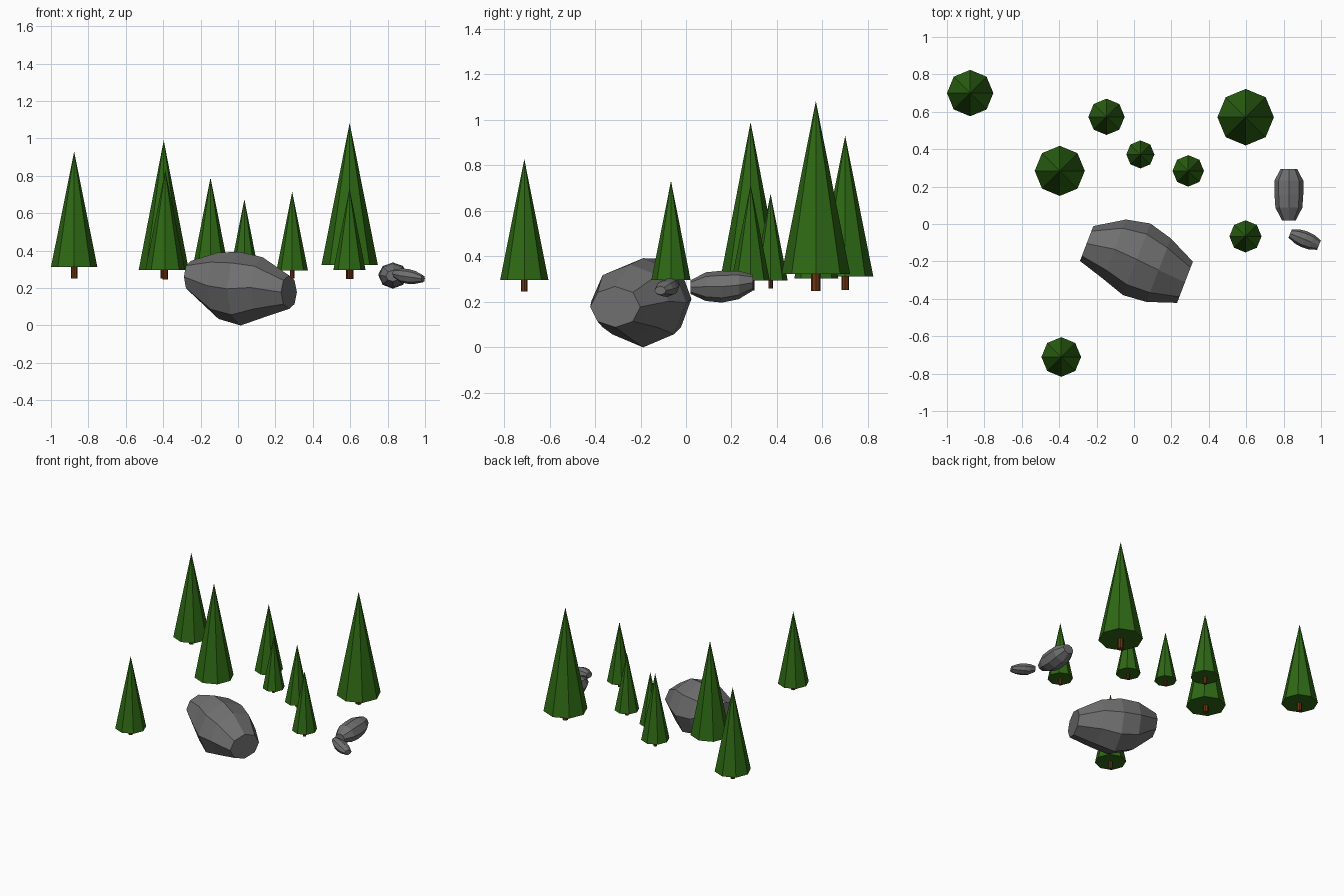
import bpy, bmesh
from math import sin, cos, pi, radians

if "Cube" in bpy.data.objects:
    bpy.data.objects.remove(bpy.data.objects["Cube"])


def material(name, rgb):
    m = bpy.data.materials.new(name)
    m.diffuse_color = (*rgb, 1)
    m.use_nodes = True
    m.node_tree.nodes["Principled BSDF"].inputs["Base Color"].default_value = m.diffuse_color
    return m


GREEN = material("foliage_green", (0.027, 0.14, 0.007))
BROWN = material("bark_brown", (0.16, 0.035, 0.007))
GREY = material("stone_grey", (0.16, 0.16, 0.16))


def loft(name, rings, mat):
    """Flat-faced closed skin through 8-sided rings of points."""
    bm = bmesh.new()
    loops = [[bm.verts.new(p) for p in ring] for ring in rings]
    for a, b in zip(loops, loops[1:]):
        for i in range(8):
            j = (i + 1) % 8
            bm.faces.new((a[i], a[j], b[j], b[i]))
    bm.faces.new(loops[0])
    bm.faces.new(loops[-1])
    bmesh.ops.recalc_face_normals(bm, faces=bm.faces)
    me = bpy.data.meshes.new(name)
    bm.to_mesh(me)
    bm.free()
    me.materials.append(mat)
    ob = bpy.data.objects.new(name, me)
    bpy.context.collection.objects.link(ob)
    return ob


def rock(name, x, y, degrees, stations):
    """Barrel-like stone; stations are (along, sideways, z, half width, half height)."""
    c, s = cos(radians(degrees)), sin(radians(degrees))
    rings = []
    for u, v, z, rv, rz in stations:
        ring = []
        for i in range(8):
            t = i * pi / 4
            w = v + rv * cos(t)
            ring.append((x + u * c - w * s, y + u * s + w * c, z + rz * sin(t)))
        rings.append(ring)
    return loft(name, rings, GREY)


def tree(n, x, y, r, base, tip, foot):
    # foliage cone
    bpy.ops.mesh.primitive_cone_add(vertices=8, radius1=r, radius2=0, depth=tip - base,
                                    location=(x, y, (base + tip) / 2))
    cone = bpy.context.object
    cone.name = f"tree_foliage_{n}"
    cone.data.materials.append(GREEN)
    # trunk
    top = base + 0.02
    bpy.ops.mesh.primitive_cylinder_add(vertices=8, radius=r * 0.135, depth=top - foot,
                                        location=(x, y, (top + foot) / 2))
    trunk = bpy.context.object
    trunk.name = f"tree_trunk_{n}"
    trunk.data.materials.append(BROWN)


# Trees: x, y, radius, foliage base, tip, trunk foot
trees = [
    (-0.876, 0.70, 0.124, 0.312, 0.93, 0.252),
    (-0.397, 0.284, 0.134, 0.297, 0.99, 0.25),
    (-0.147, 0.573, 0.097, 0.302, 0.79, 0.25),
    (0.034, 0.372, 0.075, 0.295, 0.675, 0.258),
    (0.29, 0.284, 0.084, 0.295, 0.715, 0.252),
    (0.597, 0.571, 0.151, 0.322, 1.083, 0.248),
    (0.596, -0.066, 0.086, 0.297, 0.732, 0.25),
    (-0.389, -0.711, 0.106, 0.297, 0.828, 0.245),
]
for n, t in enumerate(trees, 1):
    tree(n, *t)

# Large boulder
rock("boulder", 0.01, -0.2, -21, [
    (-0.28, -0.005, 0.26, 0.10, 0.085),
    (-0.13, 0.02, 0.213, 0.17, 0.178),
    (0.0, 0.012, 0.196, 0.205, 0.196),
    (0.13, 0.0, 0.203, 0.182, 0.162),
    (0.285, -0.01, 0.178, 0.118, 0.09)])

# Medium stone, lying front to back
rock("medium_stone", 0.828, 0.157, 90, [
    (-0.137, 0.0, 0.265, 0.037, 0.03),
    (-0.07, 0.0, 0.267, 0.072, 0.063),
    (0.0, 0.0, 0.267, 0.077, 0.07),
    (0.075, 0.0, 0.274, 0.077, 0.062),
    (0.138, 0.0, 0.285, 0.044, 0.035)])

# Small stone
rock("small_stone", 0.912, -0.082, -22, [
    (-0.083, 0.0, 0.277, 0.024, 0.022),
    (-0.04, 0.0, 0.267, 0.04, 0.038),
    (0.0, 0.0, 0.262, 0.045, 0.04),
    (0.04, 0.0, 0.257, 0.042, 0.034),
    (0.083, 0.0, 0.25, 0.027, 0.019)])
